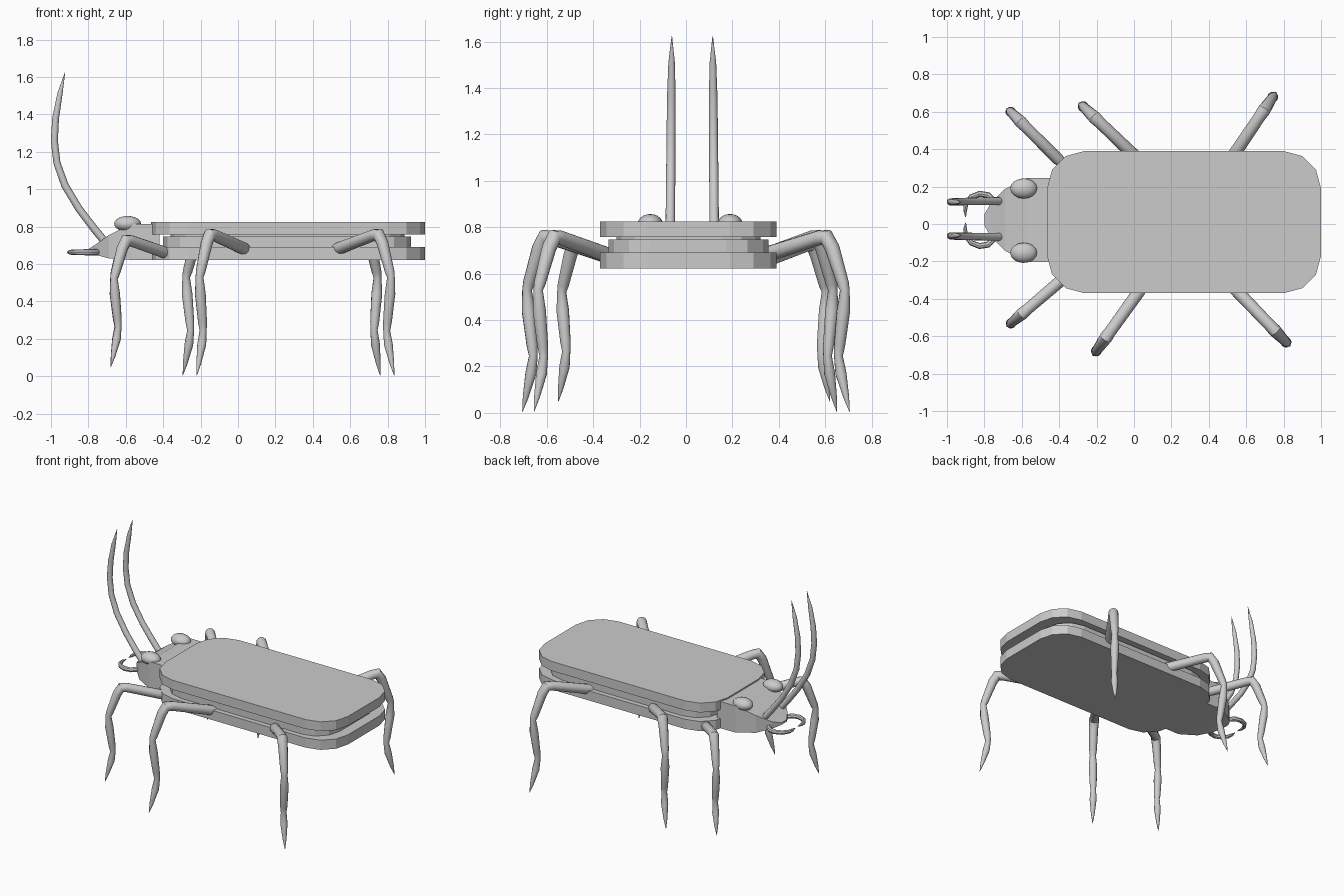
import bpy, bmesh
from math import cos, sin, pi
from mathutils import Vector

if "Cube" in bpy.data.objects:
    bpy.data.objects.remove(bpy.data.objects["Cube"])


def finish(bm, name, smooth=False):
    bmesh.ops.recalc_face_normals(bm, faces=bm.faces)
    me = bpy.data.meshes.new(name)
    bm.to_mesh(me)
    bm.free()
    ob = bpy.data.objects.new(name, me)
    bpy.context.collection.objects.link(ob)
    if smooth:
        bpy.context.view_layer.objects.active = ob
        ob.select_set(True)
        bpy.ops.object.shade_smooth_by_angle(angle=0.7)
        ob.select_set(False)
    return ob


def loft(name, rings, smooth=False):
    bm = bmesh.new()
    loops = [[bm.verts.new(p) for p in ring] for ring in rings]
    for a, b in zip(loops, loops[1:]):
        for i in range(len(a)):
            j = (i + 1) % len(a)
            bm.faces.new((a[i], a[j], b[j], b[i]))
    bm.faces.new(loops[0])
    bm.faces.new(loops[-1])
    return finish(bm, name, smooth)


def tube(name, pts, radii, side, n=12):
    """Round tube along a planar path; side is the plane normal."""
    pts = [Vector(p) for p in pts]
    rings = []
    for i, (p, r) in enumerate(zip(pts, radii)):
        d0 = (p - pts[max(i - 1, 0)]).normalized()
        d1 = (pts[min(i + 1, len(pts) - 1)] - p).normalized()
        up = side.cross((d0 + d1).normalized())
        rings.append([p + (side * cos(2 * pi * k / n) + up * sin(2 * pi * k / n)) * r
                      for k in range(n)])
    return loft(name, rings, True)


def slab(name, x0, x1, half, z0, z1, rad, cy=0.01):
    outline = []
    for cx, sy, start in ((x1 - rad, 1, 0), (x0 + rad, 1, 1),
                          (x0 + rad, -1, 2), (x1 - rad, -1, 3)):
        for k in range(4):
            a = (start + k / 3) * pi / 2
            outline.append((cx + rad * cos(a), cy + sy * (half - rad) + rad * sin(a)))
    return loft(name, [[(x, y, z) for x, y in outline] for z in (z0, z1)])


# body: stacked plates around a recessed core
slab("lower_plate", -0.465, 1.0, 0.38, 0.622, 0.692, 0.2)
slab("middle_plate", -0.40, 0.925, 0.345, 0.692, 0.748, 0.18)
slab("body_core", -0.36, 0.89, 0.31, 0.74, 0.765, 0.16)
slab("upper_plate", -0.465, 1.0, 0.38, 0.757, 0.825, 0.2)

# head: wedge narrowing toward the mouth
CY = 0.022
loft("head", [[(x, CY - h, zb), (x, CY + h, zb), (x, CY + h, zt), (x, CY - h, zt)]
              for x, h, zb, zt in ((-0.42, 0.225, 0.622, 0.815), (-0.57, 0.225, 0.622, 0.815),
                                   (-0.69, 0.165, 0.63, 0.755), (-0.765, 0.09, 0.65, 0.702),
                                   (-0.80, 0.03, 0.665, 0.68))])

for s, label in ((-1, "right"), (1, "left")):
    # eyes
    bm = bmesh.new()
    bmesh.ops.create_uvsphere(bm, u_segments=16, v_segments=10, radius=1)
    for v in bm.verts:
        v.co = (-0.59 + 0.072 * v.co.x, 0.018 + s * 0.172 + 0.054 * v.co.y, 0.815 + 0.042 * v.co.z)
    finish(bm, label + "_eye", True)
    # antennae
    path = [(-0.70, 0.705), (-0.77, 0.79), (-0.85, 0.895), (-0.925, 1.02), (-0.968, 1.14),
            (-0.982, 1.26), (-0.975, 1.38), (-0.952, 1.51), (-0.925, 1.625)]
    tube(label + "_antenna",
         [(x, 0.027 + s * (0.096 - 0.001 * i), z) for i, (x, z) in enumerate(path)],
         [0.021, 0.021, 0.02, 0.02, 0.019, 0.019, 0.018, 0.014, 0.001], Vector((0, 1, 0)))
    # mandibles
    arc = [(-0.75, 0.10), (-0.78, 0.132), (-0.825, 0.14), (-0.87, 0.123),
           (-0.898, 0.085), (-0.903, 0.05), (-0.90, 0.015)]
    tube(label + "_mandible", [(x, CY + s * y, 0.663) for x, y in arc],
         [0.017, 0.017, 0.016, 0.015, 0.013, 0.01, 0.002], Vector((0, 0, 1)), 8)

# legs: one profile (distance from foot, height, radius) turned outward per leg
PROFILE = [(-0.46, 0.675, 0.026), (-0.43, 0.683, 0.034), (-0.16, 0.754, 0.032),
           (-0.12, 0.757, 0.035), (-0.09, 0.71, 0.032), (-0.035, 0.56, 0.026),
           (-0.025, 0.53, 0.021), (-0.032, 0.44, 0.029), (-0.052, 0.29, 0.024),
           (-0.058, 0.245, 0.019), (-0.045, 0.17, 0.024), (-0.018, 0.07, 0.013),
           (0.0, 0.005, 0.001)]
# name, foot x, foot y, direction x, direction y, scale, foot height
LEGS = [("left_front_leg", -0.68, 0.62, -0.71, 0.71, 0.9, 0.045),
        ("left_middle_leg", -0.295, 0.65, -0.72, 0.69, 1, 0),
        ("left_rear_leg", 0.76, 0.705, 0.56, 0.83, 1, 0),
        ("right_front_leg", -0.68, -0.55, -0.76, -0.65, 0.9, 0.045),
        ("right_middle_leg", -0.22, -0.705, -0.58, -0.81, 1, 0),
        ("right_rear_leg", 0.835, -0.655, 0.69, -0.72, 1, 0)]
for name, fx, fy, dx, dy, sc, fz in LEGS:
    tube(name, [(fx + dx * r * sc, fy + dy * r * sc, fz + z * sc) for r, z, _ in PROFILE],
         [w * (0.95 if sc < 1 else 1) for _, _, w in PROFILE], Vector((-dy, dx, 0)).normalized())
